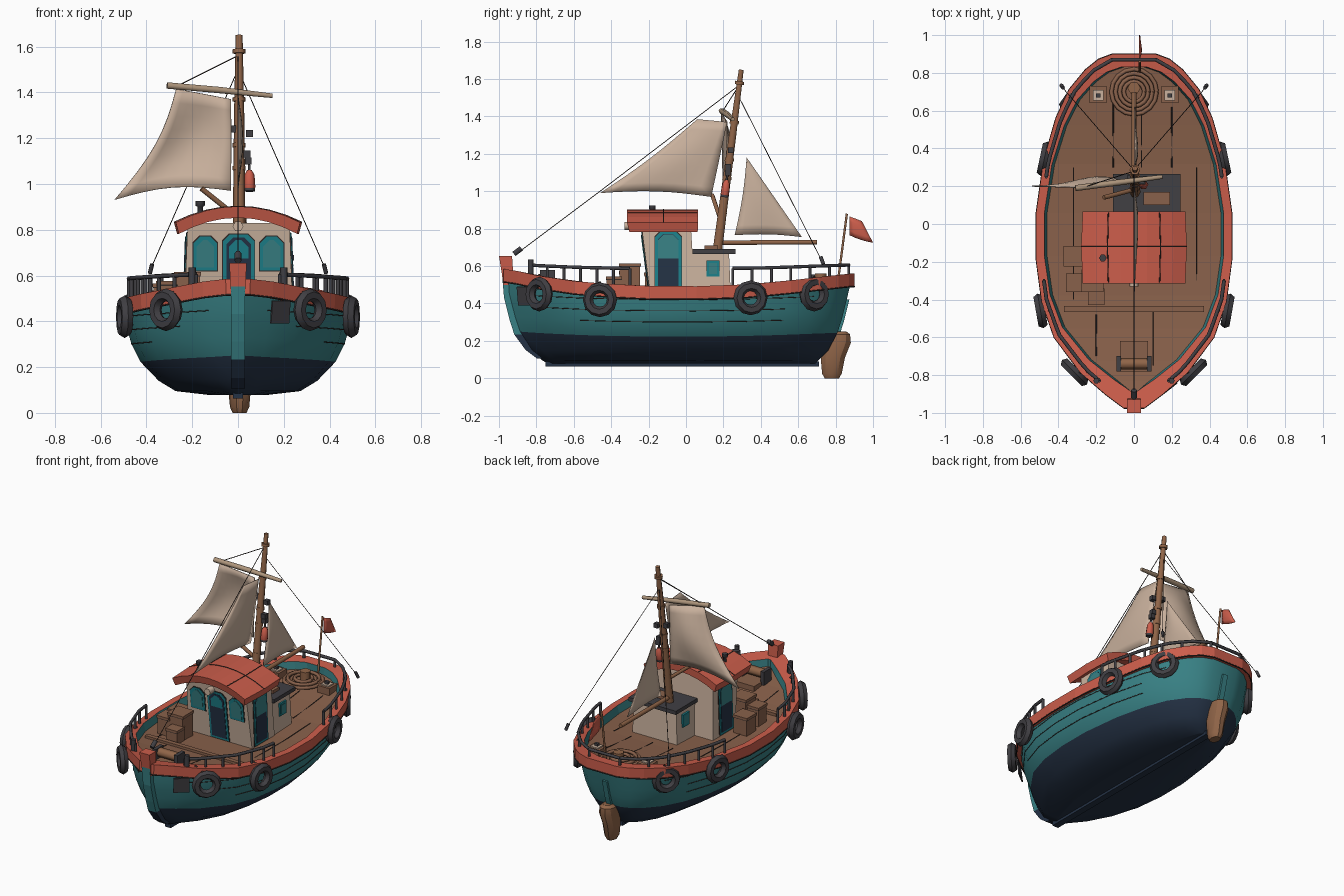
import bpy, bmesh, math
from math import sin, cos, pi, radians
from mathutils import Vector

if "Cube" in bpy.data.objects:
    bpy.data.objects.remove(bpy.data.objects["Cube"])


def colour(name, *rgb):
    m = bpy.data.materials.new(name)
    m.use_nodes = True
    m.diffuse_color = (*rgb, 1)
    m.node_tree.nodes["Principled BSDF"].inputs["Base Color"].default_value = (*rgb, 1)
    return m


TEAL = colour("hull teal", .04, .22, .235)
NAVY = colour("dark navy", .018, .032, .06)
RED = colour("faded red", .6, .11, .07)
DECK = colour("deck brown", .25, .12, .07)
WOOD = colour("warm wood", .28, .13, .065)
CREAM = colour("cream", .6, .45, .345)
GREY = colour("charcoal", .052, .05, .057)
GLASS = colour("bright teal", .012, .22, .26)
SPAR = colour("pale wood", .42, .3, .2)
DARK = colour("dark rope", .035, .025, .022)
soft = []


def mesh(name, verts, faces, mats, rule=None, smooth=False):
    me = bpy.data.meshes.new(name)
    me.from_pydata([tuple(v) for v in verts], [], faces)
    bm = bmesh.new()
    bm.from_mesh(me)
    bmesh.ops.recalc_face_normals(bm, faces=bm.faces)
    bm.to_mesh(me)
    bm.free()
    for m in mats:
        me.materials.append(m)
    if rule:
        for p in me.polygons:
            p.material_index = rule(p)
    ob = bpy.data.objects.new(name, me)
    bpy.context.collection.objects.link(ob)
    if smooth:
        soft.append(ob)
    return ob


def loft(name, rings, mats, rule=None, caps=True, wrap=False, smooth=False):
    n, k = len(rings[0]), len(rings)
    faces = [(a * n + i, a * n + (i + 1) % n, (a + 1) % k * n + (i + 1) % n, (a + 1) % k * n + i)
             for a in range(k if wrap else k - 1) for i in range(n)]
    if caps:
        faces += [tuple(range(n)), tuple(range((k - 1) * n, k * n))]
    return mesh(name, [p for r in rings for p in r], faces, mats, rule, smooth)


def rect(x0, x1, y0, y1, z):
    return [(x0, y0, z), (x1, y0, z), (x1, y1, z), (x0, y1, z)]


def box(name, x0, x1, y0, y1, z0, z1, mat):
    return loft(name, [rect(x0, x1, y0, y1, z0), rect(x0, x1, y0, y1, z1)], [mat])


def tube(name, pts, r, mat, radii=None):
    cu = bpy.data.curves.new(name, "CURVE")
    cu.dimensions = "3D"
    cu.bevel_depth, cu.bevel_resolution, cu.use_fill_caps = r, 1, True
    s = cu.splines.new("POLY")
    s.points.add(len(pts) - 1)
    for i, p in enumerate(pts):
        s.points[i].co = (*p, 1)
        s.points[i].radius = radii[i] if radii else 1
    cu.materials.append(mat)
    ob = bpy.data.objects.new(name, cu)
    bpy.context.collection.objects.link(ob)
    return ob


def lerp(table, x):
    for (a, p), (b, q) in zip(table, table[1:]):
        if x <= b:
            return p + (q - p) * max(0, (x - a) / (b - a))
    return table[-1][1]


# Hull plan and sheer
PLAN = [(0, .03), (.04, .13), (.1, .26), (.2, .4), (.3, .465), (.42, .495), (.55, .495),
        (.7, .455), (.82, .39), (.9, .32), (.955, .235), (.985, .165), (1, .09)]
SHEER = [(-.95, .585), (-.8, .55), (-.6, .52), (-.3, .495), (0, .49), (.4, .505), (.7, .54), (.88, .56)]
BOW, STERN = -.95, .88


def rim(y):
    return lerp(SHEER, y)


def half(y):
    return lerp(PLAN, (y - BOW) / (STERN - BOW))


def outline(scale, grow, y0, y1, height):
    side = []
    for v, w in PLAN:
        y = y0 + (y1 - y0) * v
        side.append((max(.01, w * scale + grow), y, height(y)))
    return side + [(-x, y, z) for x, y, z in reversed(side)]


def level(z, scale, y0, y1):
    rise = min(.35, (z - .078) * 2.4)
    return outline(scale, 0, y0, y1, lambda y: z + rise * (rim(y) - .49))


LEVELS = [(.42, .99, -.945, .865), (.36, .975, -.93, .85), (.3, .94, -.915, .835), (.222, .86, -.89, .81),
          (.14, .7, -.83, .76), (.095, .55, -.77, .71), (.078, .25, -.74, .69)]
rings = [outline(1, 0, BOW, STERN, lambda y: rim(y) - .05)] + [level(*l) for l in LEVELS]
n = len(rings[0])
hull = loft("hull", rings, [TEAL, NAVY], lambda p: int(p.index >= 4 * n), caps=False, smooth=True)
mesh("hull_bottom", rings[-1], [tuple(range(n))], [NAVY])
for k in (1, 2, 3):
    for port in (0, 1):
        side = rings[k][n // 2:][::-1] if port else rings[k][:n // 2]
        tube("plank_seam", side[k:10 - k // 2], .0025, DARK)
box("keel", -.022, .022, -.75, .71, .062, .09, NAVY)
stem = [rect(-.03, .03, y - .028, y + .05, z + .012) for z, s, y, e in LEVELS[:6]]
loft("stem", [rect(-.03, .03, -.985, -.9, .57)] + stem, [TEAL, NAVY], lambda p: int(p.center.z < .23))
loft("stem_post", [rect(-.03, .03, -.975, -.92, .5), rect(-.038, .038, -1, -.93, .655)], [RED])
loft("stern_post", [rect(-.018, .018, e - .03, e + .008, z) for z, s, y, e in LEVELS[:5]], [TEAL, NAVY],
     lambda p: int(p.center.z < .23))

# Gunwale and deck
top = [outline(1, .022, -.975, .9, lambda y: rim(y) - .07), outline(1, .024, -.975, .9, rim),
       outline(1, -.02, -.89, .83, rim), outline(1, -.036, -.89, .83, lambda y: rim(y) - .055)]
loft("gunwale", top, [RED, TEAL], lambda p: int(2 * n <= p.index < 3 * n), caps=False, wrap=True)
tube("gunwale_seam", top[0] + top[0][:1], .004, DARK)
edge = outline(1, -.026, -.9, .84, lambda y: rim(y) - .05)
mesh("deck", edge, [(i, i + 1, n - 2 - i, n - 1 - i) for i in range(n // 2 - 1)], [DECK])
for x, a, b in ((-.32, -.4, .3), (-.2, -.7, -.48), (-.11, .3, .75), (.1, -.75, -.46), (.2, .3, .62), (.33, -.3, .3), (.04, .3, .6)):
    tube("deck_seam", [(x, a + (b - a) * i / 6, rim(a + (b - a) * i / 6) - .049) for i in range(7)], .003, DARK)
box("deck_step", -.37, .37, -.465, -.435, .44, .475, DECK)


# Railings, bow pair and one around the stern
def rail_point(y, s, top):
    return (s * (half(y) - .002), y, .585 + .3 * (rim(y) - .49) if top else rim(y))


for s in (-1, 1):
    for a, b in ((-.83, -.3), (.25, .87)):
        for i in range(7):
            y = a + (b - a) * i / 6
            tube("rail_post", [rail_point(y, s, False), rail_point(y, s, True)], .009, GREY)
        tube("rail", [rail_point(a + (b - a) * i / 11, s, True) for i in range(12)], .01, GREY)
    tube("stay_rope", [(0, .285, 1.5), (s * .385, .73, .62)], .002, DARK)
    tube("stay_tackle", [(s * .375, .72, .65), (s * .385, .735, .61)], .01, GREY)
    tube("bow_bollard", [(s * .2, -.83, .52), (s * .2, -.83, .635)], .016, GREY)
    box("stern_locker", s * .19 - .045, s * .19 + .045, .64, .73, .45, .53, DECK)
    box("locker_lid", s * .19 - .028, s * .19 + .028, .655, .71, .53, .538, CREAM)
    box("locker_pin", s * .19 - .012, s * .19 + .012, .67, .69, .53, .555, GREY)
    # Tyre fenders
    for x, y, z, a in ((.315, -.785, .45, -45), (.495, -.46, .42, -10), (.475, .345, .43, 12), (.332, .685, .45, 35)):
        a = radians(a)
        bpy.ops.mesh.primitive_torus_add(major_segments=12, minor_segments=6, major_radius=.065, minor_radius=.028,
                                         location=(s * x, y, z), rotation=(0, pi / 2, a if s > 0 else pi - a))
        tyre = bpy.context.object
        tyre.name = "tyre_fender"
        tyre.data.materials.append(GREY)
        soft.append(tyre)
        tube("tyre_rope", [(s * x, y, z + .06), (s * (half(y) - .01), y, rim(y) + .005)], .007, DARK)
tube("stern_rail", [rail_point(.87, s, True) for s in (-1, 1)], .01, GREY)

# Anchor plate and rounded rudder
plate = box("anchor_plate", -.004, .004, -.05, .05, -.05, .05, GREY)
plate.location, plate.rotation_euler = (.185, -.868, .44), (0, radians(6), radians(-52))
loft("rudder", [[(.007 + w * cos(a * pi / 5), y + d * sin(a * pi / 5), z) for a in range(10)]
                for w, y, d, z in ((.03, .78, .04, 0), (.042, .78, .055, .025), (.05, .785, .068, .11),
                                   (.056, .81, .075, .19), (.05, .82, .06, .235), (.03, .82, .04, .25))],
     [WOOD], smooth=True)

# Wheelhouse
loft("wheelhouse", [rect(-.235, .24, -.19, .05, .43), rect(-.22, .225, -.24, .025, .83)], [CREAM])


def front(u, z, off):
    return (u, -.19 - .125 * (z - .43) - off, z)


def flank(s):
    return lambda u, z, off: (s * (.2375 - .0375 * (z - .43) + off) + .0025, u, z)


def panel(name, u, w, z0, z1, place, mat, off, cut=.03):
    pts = [(u - w, z0), (u + w, z0), (u + w, z1 - cut), (u + w - cut, z1), (u - w + cut, z1), (u - w, z1 - cut)]
    loft(name, [[place(a, z, o) for a, z in pts] for o in (-.002, off)], [mat])


def opening(name, u, w, z0, z1, place, mat):
    panel(name + "_seam", u, w + .004, z0 - .004, z1 + .004, place, DARK, .003)
    panel(name + "_frame", u, w, z0, z1, place, GLASS, .006)
    panel(name, u, w - .014, z0 + .014, z1 - .014, place, mat, .009)


for u in (-.143, .147):
    opening("front_window", u, .052, .622, .77, front, TEAL)
opening("front_door", .003, .068, .45, .78, front, NAVY)
panel("front_door_glass", .003, .042, .675, .755, front, GLASS, .0095)
for s in (-1, 1):
    opening("side_door", -.095, .07, .45, .785, flank(s), NAVY)
    panel("side_door_glass", -.095, .054, .64, .77, flank(s), TEAL, .0095)


def crown(x):
    return .832 + .07 * (1 - (x / .28) ** 2)


xs = [-.28 + .07 * i for i in range(9)]
loft("cabin_roof", [[(x * k, y, crown(x)) for x in xs] + [(x * k * .95, y * .96, crown(x) - .05) for x in reversed(xs)]
                    for y, k in ((-.315, .97), (-.12, 1), (.065, .97))], [RED])
for x in (-.14, .14):
    tube("roof_seam", [(x * .97, -.31, crown(x)), (x, -.12, crown(x)), (x * .97, .06, crown(x))], .003, DARK)
tube("roof_seam", [(x, -.12, crown(x)) for x in xs], .003, DARK)
tube("roof_vent", [(-.165, -.18, .86), (-.165, -.18, .9), (-.165, -.18, .905), (-.165, -.18, .925)], .02, GREY, [.6, .6, 1, 1])
tube("search_light", [(0, -.33, .815), (0, -.28, .815)], .024, CREAM)

# Low aft house
loft("aft_house", [rect(-.1, .235, .03, .24, .43), rect(-.09, .225, .03, .23, .67)], [CREAM])
box("aft_roof", -.11, .245, .035, .265, .665, .69, GREY)
box("roof_hatch", .05, .19, .1, .17, .69, .71, DECK)
for s, x in ((1, .231), (-1, -.096)):
    box("aft_window_frame", x - .009, x + .006, .11, .18, .545, .63, GLASS)
    box("aft_window", x - .009, x + .009, .123, .167, .558, .617, TEAL)

# Cargo and winch
for x, y, w, z in ((-.32, -.17, .05, .09), (-.22, -.3, .055, .14), (-.31, -.31, .045, .1), (-.2, -.385, .04, .07)):
    box("crate", x - w, x + w, y - w, y + w, .44, .46 + z, DECK)
    box("crate_gap", x - w - .002, x + w + .002, y - w - .002, y + w + .002, .455 + z, .46 + z, DARK)
    box("crate_lid", x - w - .004, x + w + .004, y - w - .004, y + w + .004, .46 + z, .475 + z, DECK)
box("winch_base", -.075, .075, -.78, -.62, .46, .51, DECK)
tube("winch_drum", [(-.085, -.74, .55), (.085, -.74, .55)], .03, WOOD)
for x in (-.08, .08):
    box("winch_bracket", x - .012, x + .012, -.78, -.7, .49, .58, GREY)
for k in range(4):
    r = .12 - .022 * k
    tube("rope_coil", [(r * cos(a * pi / 8), .7 + r * sin(a * pi / 8), .505 + .012 * (k % 2)) for a in range(17)], .011, DECK)
tube("coil_post", [(0, .72, .48), (0, .72, .56)], .035, WOOD)


# Mast and spars
def mast(z, x=.005):
    return Vector((x, .17 + (z - .7) * .132, z))


tube("mast", [mast(z) for z in (.45, .72, 1.3, 1.65)], .03, WOOD, [1, .95, .75, .5])
for z in (.75, .87, 1.06, 1.16, 1.36, 1.57):
    tube("mast_band", [mast(z), mast(z + .018)], .028, WOOD)
for z, x in ((1.24, -.022), (1.22, .05), (1.13, .04), (1.1, .045)):
    p = mast(z, x)
    box("pulley_block", p.x - .015, p.x + .015, p.y - .015, p.y + .015, z - .015, z + .015, GREY)
lamp = [mast(z, .05) for z in (.975, .985, 1.04, 1.06)]
tube("lantern", lamp, .026, RED, [.8, 1, .85, .4])
tube("lantern_base", [mast(.968, .05), mast(.98, .05)], .024, GREY)
tube("lantern_hook", [lamp[3], mast(1.12, .045)], .006, GREY)
tube("yard", [(-.31, .19, 1.43), (-.08, .22, 1.41), (.15, .25, 1.385)], .016, SPAR, [1, 1, .7])
tube("boom", [(0, .17, .725), (0, .7, .728)], .014, WOOD)
tube("gaff_strut", [(-.16, .14, .98), (-.01, .18, .86)], .012, WOOD)
tube("fore_stay", [(0, .275, 1.56), (0, -.46, 1), (0, -.9, .67)], .0025, DARK)
tube("stay_block", [(0, -.92, .665), (0, -.88, .695)], .016, GREY)
tube("yard_lift", [(-.25, .2, 1.435), (0, .28, 1.56)], .0025, DARK)


# Sails: four corners, a belly and curved lower and outer edges
def sail(name, a, b, c, d, belly, foot, leech, mat=CREAM, m=8):
    a, b, c, d, belly, foot, leech = map(Vector, (a, b, c, d, belly, foot, leech))
    pts = []
    for j in range(m + 1):
        for i in range(m + 1):
            u, v = i / m, j / m
            p = (a * (1 - u) + b * u) * (1 - v) + (d * (1 - u) + c * u) * v
            su, sv = sin(pi * u), sin(pi * v)
            pts.append(p + belly * su * sv + foot * su * v + leech * sv * (1 - u))
    w = m + 1
    ob = mesh(name, pts, [(j * w + i, j * w + i + 1, j * w + w + i + 1, j * w + w + i)
                          for j in range(m) for i in range(m)], [mat], smooth=True)
    mod = ob.modifiers.new("thickness", "SOLIDIFY")
    mod.thickness, mod.offset = .005, 0


sail("square_sail", (-.27, .19, 1.415), (-.03, .22, 1.37), (-.03, .21, .97), (-.54, .2, .93), (0, .045, 0), (0, 0, .035), (.045, 0, 0))
sail("fore_sail", (0, .06, 1.385), (0, .22, 1.37), (0, .135, .97), (0, -.46, .99), (.02, 0, 0), (0, 0, .02), (0, .01, -.01))
sail("aft_sail", (.005, .325, 1.18), (.005, .33, 1.17), (.005, .62, .755), (.005, .26, .765), (.015, 0, 0), (0, 0, .01), (0, .01, 0))
tube("flag_pole", [(.03, .81, .5), (.03, .86, .88)], .007, WOOD)
sail("flag", (.03, .875, .865), (.03, .94, .84), (.03, 1, .725), (.03, .875, .765), (.01, 0, 0), (0, 0, -.005), (0, 0, 0), RED, 4)

bpy.ops.object.select_all(action="DESELECT")
for ob in soft:
    ob.select_set(True)
bpy.context.view_layer.objects.active = hull
bpy.ops.object.shade_smooth_by_angle(angle=radians(32))
